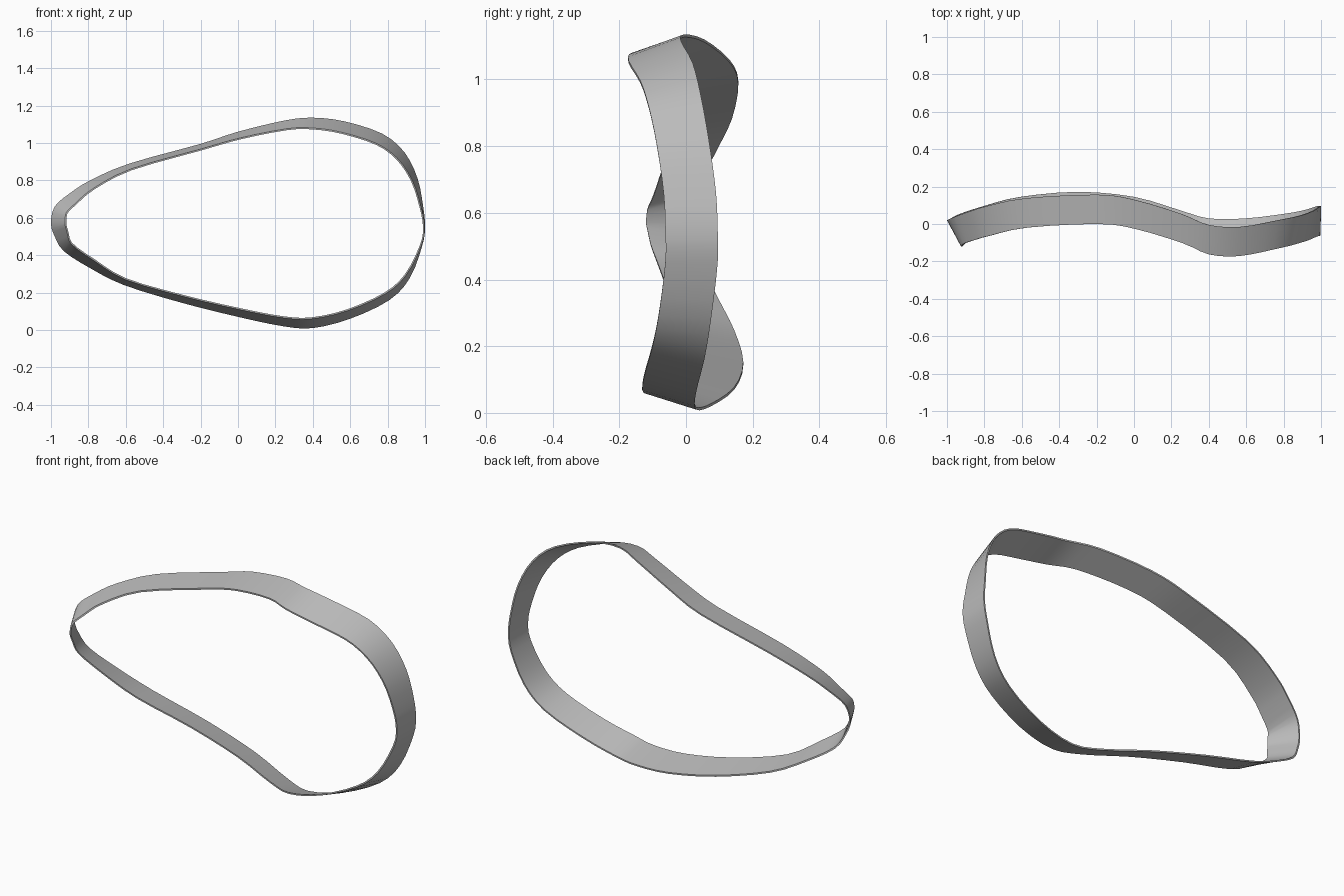
import bpy
import bmesh
from mathutils import Vector

cube = bpy.data.objects.get("Cube")
if cube:
    bpy.data.objects.remove(cube, do_unlink=True)

DEPTH = 0.157      # front-to-back width of the band
THICKNESS = 0.008
STEPS = 3          # smooth subdivisions between control points

# Rear edge of the band, clockwise from its right end: x, y, z, inward taper
PATH = [
    (-1, .02, .57, .075), (-.98, .03, .66, .07), (-.9, .06, .73, .06),
    (-.79, .095, .8, .045), (-.58, .138, .89, .03), (-.2, .157, .995, .027),
    (0, .13, 1.06, .035), (.25, .055, 1.12, .045), (.4, -.005, 1.135, .055),
    (.57, -.015, 1.115, .06), (.77, .02, 1.05, .06), (.89, .045, .95, .05),
    (.96, .07, .81, .03), (.99, .09, .66, .012), (1, .095, .55, .003),
    (.985, .095, .45, .005), (.92, .075, .28, .025), (.81, .055, .16, .04),
    (.6, .03, .06, .045), (.4, .03, .01, .05), (.24, .075, .02, .045),
    (0, .145, .07, .04), (-.3, .172, .145, .035), (-.61, .145, .24, .03),
    (-.79, .1, .33, .045), (-.93, .055, .42, .055), (-.98, .03, .5, .07),
]


def smooth_loop(points, steps):
    """Closed Catmull-Rom curve through the control points."""
    pts = [Vector(p) for p in points]
    count = len(pts)
    result = []
    for i in range(count):
        a, b, c, d = (pts[(i + k) % count] for k in (-1, 0, 1, 2))
        for s in range(steps):
            t = s / steps
            result.append(0.5 * (2 * b + (c - a) * t
                                 + (2 * a - 5 * b + 4 * c - d) * t ** 2
                                 + (3 * b - a - 3 * c + d) * t ** 3))
    return result


def build_band(name, material):
    bm = bmesh.new()
    loop = smooth_loop(PATH, STEPS)
    count = len(loop)
    sections = []
    for i, p in enumerate(loop):
        # Inward direction, perpendicular to the path seen from the front
        tangent = loop[(i + 1) % count] - p + p - loop[i - 1]
        inward = Vector((tangent.z, 0, -tangent.x)).normalized()
        rear = Vector((p.x, p.y, p.z))
        front = rear + inward * p.w - Vector((0, DEPTH, 0))
        # Slightly shorter depth where the band wraps the narrow end
        front.y += 0.017 * max(0, -p.x - 0.8) / 0.2
        corners = (rear, front, front + inward * THICKNESS,
                   rear + inward * THICKNESS)
        sections.append([bm.verts.new(c) for c in corners])

    # Bridge neighbouring sections into the closed band
    for i, current in enumerate(sections):
        following = sections[(i + 1) % count]
        for k in range(4):
            n = (k + 1) % 4
            bm.faces.new((current[k], current[n], following[n], following[k]))
    bmesh.ops.recalc_face_normals(bm, faces=bm.faces)

    mesh = bpy.data.meshes.new(name)
    bm.to_mesh(mesh)
    bm.free()
    mesh.materials.append(material)
    band = bpy.data.objects.new(name, mesh)
    bpy.context.collection.objects.link(band)
    bpy.ops.object.select_all(action="DESELECT")
    band.select_set(True)
    bpy.context.view_layer.objects.active = band
    bpy.ops.object.shade_smooth_by_angle(angle=0.6)
    return band


# Plain grey finish
grey = bpy.data.materials.new("plain_grey")
grey.use_nodes = True
color = (0.5, 0.5, 0.5, 1)
grey.diffuse_color = color
grey.node_tree.nodes["Principled BSDF"].inputs["Base Color"].default_value = color

build_band("curved_rim_band", grey)
